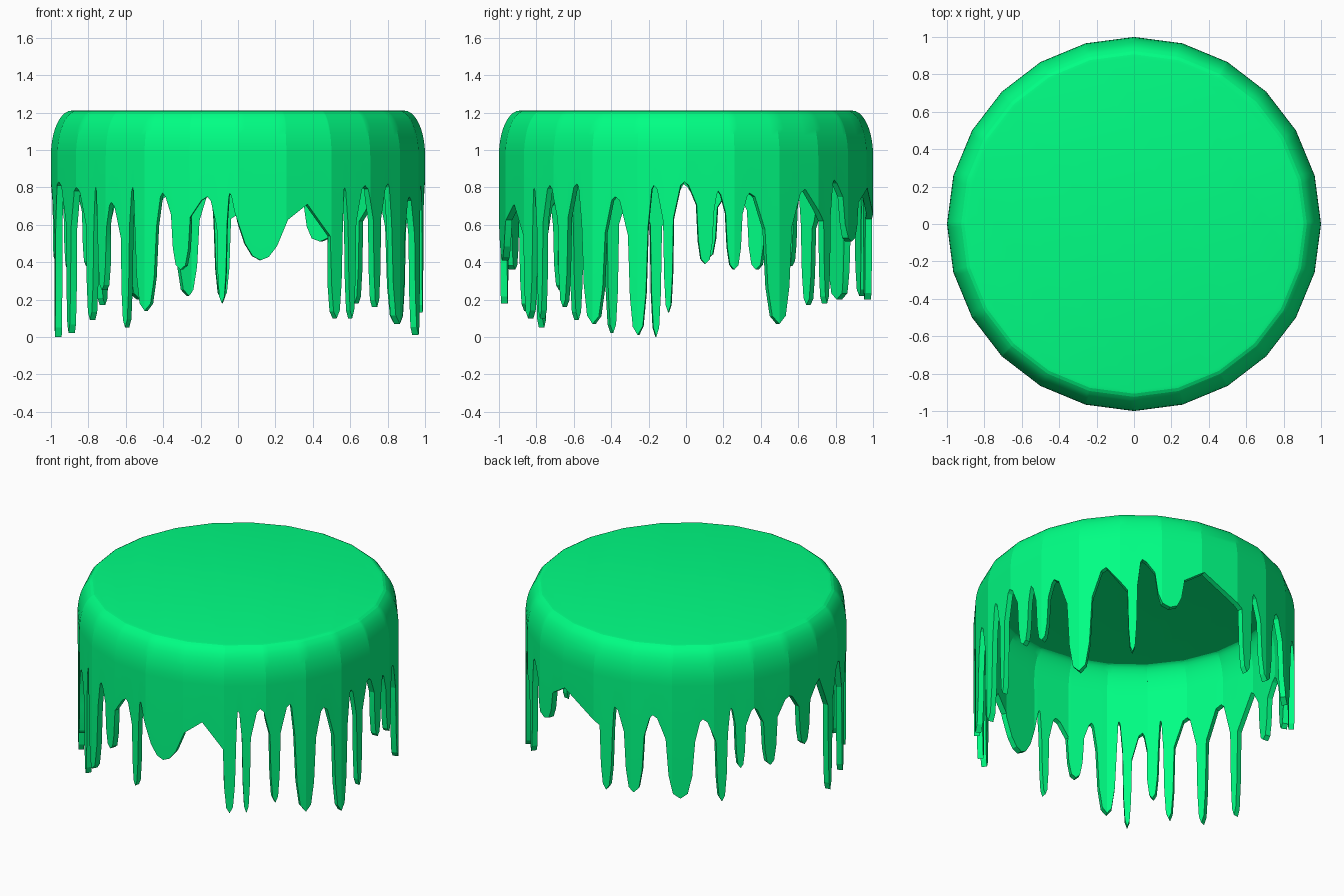
import bpy, bmesh, math

if "Cube" in bpy.data.objects:
    bpy.data.objects.remove(bpy.data.objects["Cube"])

STEP = 15.0  # 24-sided wall
WALL_TOP, TOP, RIM = 0.97, 1.21, 0.11

# Drips: tip angle (0 = front, 90 = right), tip z, half width, next gap angle, gap z
DRIPS = [
    (-47, .25, 2.3, -43, .72), (-37.5, .05, 1.7, -34.5, .80),
    (-30, .14, 4, -24, .77), (-18, .36, 3.2, -9.5, .75),
    (-5, .18, 1.6, -2.5, .77), (7, .41, 8.5, 22, .71),
    (32, .10, 2.4, 35, .80), (38, .10, 1.6, 43, .81),
    (48.5, .16, 2, 54, .82), (60, .07, 4.2, 67.5, .75),
    (75, .01, 3.2, 80, .81), (84.5, .13, 1.6, 89.5, .83),
    (96, .39, 2.7, 100, .78), (105, .36, 2.7, 110, .77),
    (120, .07, 4.8, 130, .79), (139.5, .18, 1.8, 143, .84),
    (153, .51, 5.5, 166, .80), (185, .20, 2.6, 188.5, .78),
    (196, .22, 3.8, 203, .76), (213, .20, 5.3, 221, .74),
    (228, .17, 2.2, 231.5, .80), (235, .38, 2, 240, .78),
    (247, .36, 3, 255, .80), (263, .42, 3, 271, .82),
    (279.5, .0, 1.8, 286, .83), (294, .02, 2, 300, .80),
    (307, .09, 2, 310, .80)]


def outline():
    """Lower edge of the slime as a list of (angle, z)."""
    pts = []
    ga, gz = DRIPS[-1][3] - 360, DRIPS[-1][4]
    for a, z, w, na, nz in DRIPS:
        wl, wr = min(w, (a - ga) * .85), min(w, (na - a) * .85)
        # broad drips are V shaped, narrow ones have blunt tips
        side = ((1, .72), (.6, .25), (.3, .06)) if w > 6 else ((1, .72), (.8, .28), (.5, .06))
        arch_l, arch_r = (a - wl - ga) * .35, (na - a - wr) * .35
        pts.append((ga, gz))
        if arch_l < 2.2:
            pts.append((ga + arch_l, gz - .02))
        pts += [(a - wl * k, z + (gz - z) * f) for k, f in side]
        pts.append((a, z))
        pts += [(a + wr * k, z + (nz - z) * f) for k, f in reversed(side)]
        if arch_r < 2.2:
            pts.append((na - arch_r, nz - .02))
        ga, gz = na, nz
    # add the corners of the 24-sided wall
    full = []
    for (a, z), (b, y) in zip(pts, pts[1:] + [(pts[0][0] + 360, pts[0][1])]):
        full.append((a, z))
        c = math.ceil(a / STEP) * STEP
        while c < b - .01:
            if c > a + .01:
                full.append((c, z + (y - z) * (c - a) / (b - a)))
            c += STEP
    return full


def place(angle, radius, z):
    flat = math.cos(math.radians(STEP / 2)) / math.cos(math.radians(angle % STEP - STEP / 2))
    t = math.radians(angle)
    return (math.sin(t) * radius * flat, -math.cos(t) * radius * flat, z)


edge = outline()
bm = bmesh.new()

# Dripping wall, then rounded shoulder rings
rings = [[bm.verts.new(place(a, 1, z)) for a, z in edge]]
for i in range(11):
    t = math.radians(90 * i / 10)
    r = 1 - RIM + RIM * math.cos(t)
    h = WALL_TOP + (TOP - WALL_TOP) * math.sin(t)
    rings.append([bm.verts.new(place(a, r, h)) for a, _ in edge])
n = len(edge)
for lo, hi in zip(rings, rings[1:]):
    for i in range(n):
        j = (i + 1) % n
        bm.faces.new((lo[i], lo[j], hi[j], hi[i]))

# Flat top
bm.faces.new(rings[-1])
bm.normal_update()

mesh = bpy.data.meshes.new("slime_topping")
bm.to_mesh(mesh)
bm.free()
slime = bpy.data.objects.new("slime_topping", mesh)
bpy.context.collection.objects.link(slime)

# Shell thickness
shell = slime.modifiers.new("shell", 'SOLIDIFY')
shell.thickness = 0.036
shell.offset = -1

bpy.context.view_layer.objects.active = slime
slime.select_set(True)
bpy.ops.object.modifier_apply(modifier="shell")
bpy.ops.object.shade_smooth_by_angle(angle=math.radians(14))

green = bpy.data.materials.new("green_slime")
green.diffuse_color = (0.0, 1.0, 0.23, 1)
green.use_nodes = True
green.node_tree.nodes["Principled BSDF"].inputs["Base Color"].default_value = green.diffuse_color
slime.data.materials.append(green)
